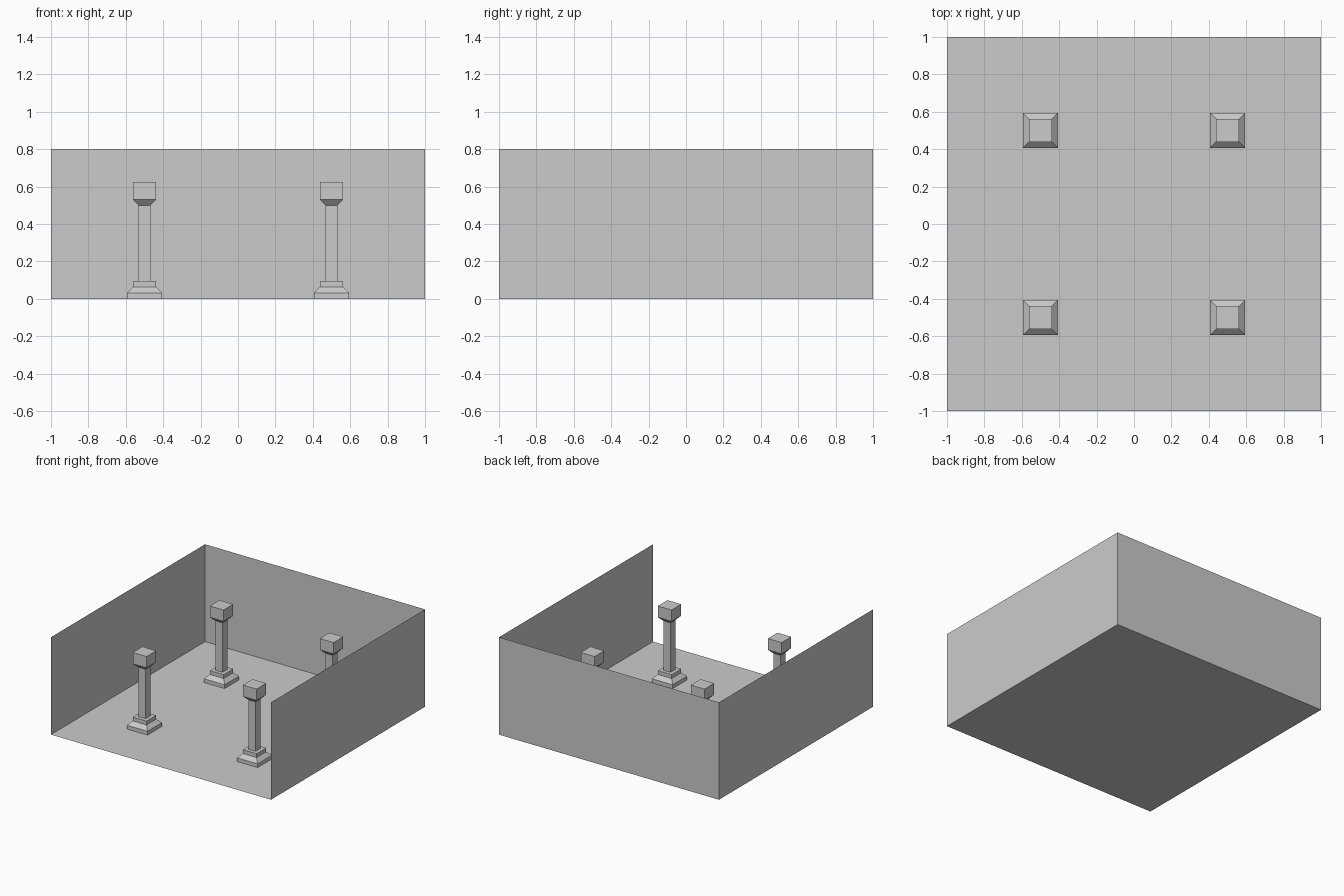
import bpy, bmesh

if "Cube" in bpy.data.objects:
    bpy.data.objects.remove(bpy.data.objects["Cube"])

HEIGHT = 0.8
# column profile: (half width, height)
PROFILE = [(0.094, 0), (0.094, 0.031), (0.0625, 0.0625), (0.0625, 0.094),
           (0.0325, 0.094), (0.0325, 0.5), (0.0625, 0.532), (0.0625, 0.625)]


def make_object(name, bm):
    mesh = bpy.data.meshes.new(name)
    bm.to_mesh(mesh)
    bm.free()
    obj = bpy.data.objects.new(name, mesh)
    bpy.context.collection.objects.link(obj)
    return obj


def column(name, x, y):
    bm = bmesh.new()
    rings = [[bm.verts.new((sx * w, sy * w, z))
              for sx, sy in ((-1, -1), (1, -1), (1, 1), (-1, 1))]
             for w, z in PROFILE]
    for a, b in zip(rings, rings[1:]):
        for i in range(4):
            j = (i + 1) % 4
            bm.faces.new((a[i], a[j], b[j], b[i]))
    bm.faces.new(rings[-1])
    make_object(name, bm).location = (x, y, 0)


# floor and three thin walls, front left open
bm = bmesh.new()
corners = [(1, -1), (1, 1), (-1, 1), (-1, -1)]
low = [bm.verts.new((x, y, 0)) for x, y in corners]
high = [bm.verts.new((x, y, HEIGHT)) for x, y in corners]
bm.faces.new(low)
for i in range(3):
    bm.faces.new((low[i + 1], low[i], high[i], high[i + 1]))
make_object("room_shell", bm)

# four square columns
for side, x in (("left", -0.5), ("right", 0.5)):
    for end, y in (("front", -0.5), ("back", 0.5)):
        column(f"column_{end}_{side}", x, y)
